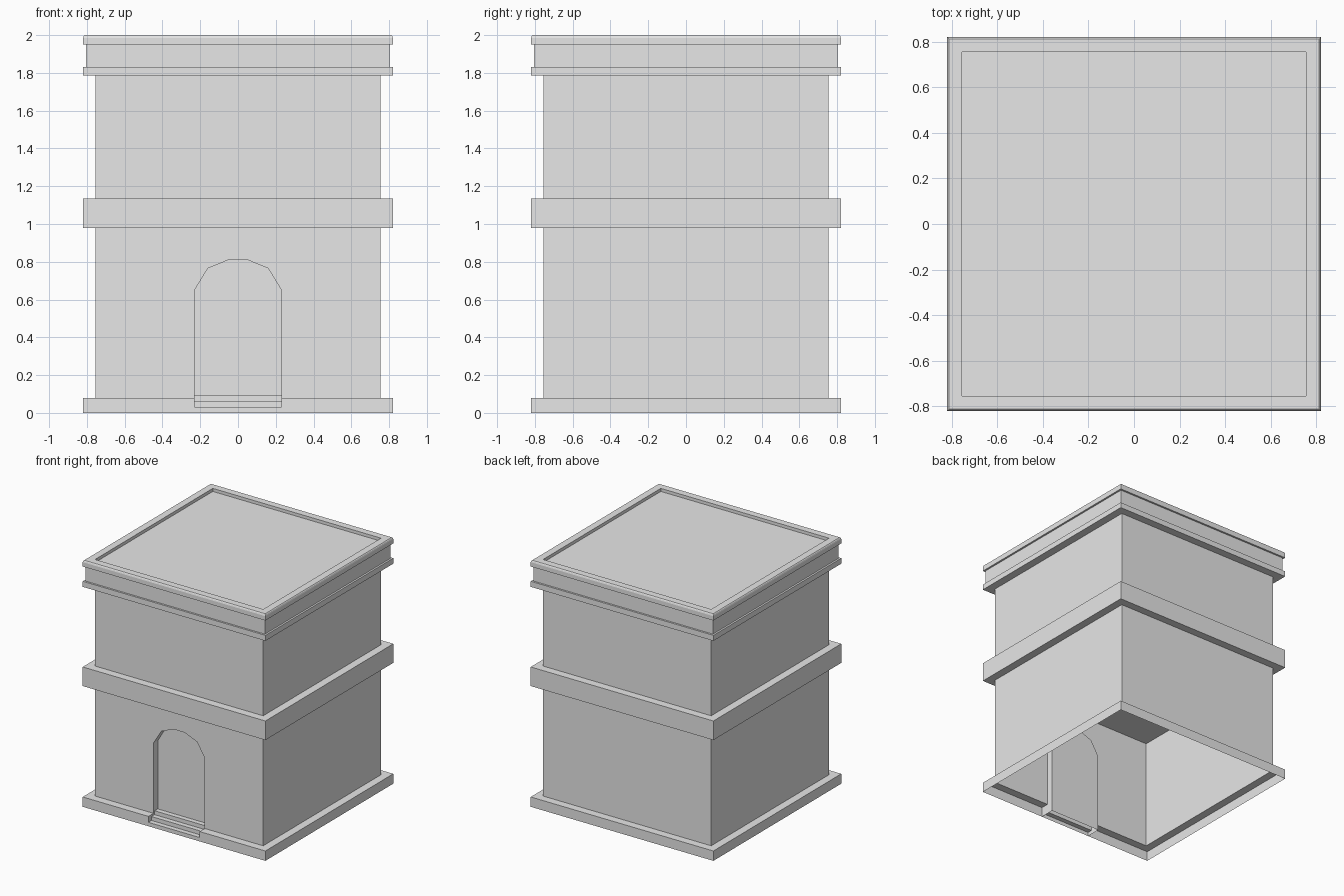
import bpy
import math

cube = bpy.data.objects.get("Cube")
if cube:
    bpy.data.objects.remove(cube, do_unlink=True)

# Single plain stone colour
stone = bpy.data.materials.new("grey_stone")
stone.use_nodes = True
colour = (0.8, 0.8, 0.8, 1.0)
stone.diffuse_color = colour
stone.node_tree.nodes["Principled BSDF"].inputs["Base Color"].default_value = colour

WALL, BAND, FRIEZE = 0.755, 0.82, 0.805   # half widths
DOOR, DOOR_Y = 0.23, -0.70                # door half width, recessed panel
PLINTH_Z, MID_Z = 0.08, 0.98


def make(name, rows, closed=False, extra=()):
    """Skin faces between matching rows of points, plus extra polygons."""
    verts, faces = [], []
    for low, high in zip(rows, rows[1:]):
        n = len(low)
        for i in range(n if closed else n - 1):
            j = (i + 1) % n
            faces.append(range(len(verts), len(verts) + 4))
            verts += [low[i], low[j], high[j], high[i]]
    for polygon in extra:
        faces.append(range(len(verts), len(verts) + len(polygon)))
        verts += polygon
    mesh = bpy.data.meshes.new(name)
    mesh.from_pydata(verts, [], [list(f) for f in faces])
    mesh.materials.append(stone)
    obj = bpy.data.objects.new(name, mesh)
    bpy.context.collection.objects.link(obj)
    return obj


def square(r, z):
    return [(-r, -r, z), (r, -r, z), (r, r, z), (-r, r, z)]


def tier(name, profile, bottom=False, top=False):
    """Square tier following a (half width, height) profile."""
    rings = [square(r, z) for r, z in profile]
    caps = []
    if bottom:
        caps.append(rings[0][::-1])
    if top:
        caps.append(rings[-1])
    return make(name, rings, True, caps)


def around(r, z, gap):
    """Path round the building, open at the front by the given half gap."""
    return [(gap, -r, z), (r, -r, z), (r, r, z),
            (-r, r, z), (-r, -r, z), (-gap, -r, z)]


def arch(y, base):
    """Doorway outline from the right foot over the top to the left foot."""
    half = [(DOOR, base), (DOOR, 0.65), (0.16, 0.765), (0.05, 0.81)]
    return [(x, y, z) for x, z in half] + [(-x, y, z) for x, z in half[::-1]]


# Plinth, interrupted by the doorway
make("plinth", [around(BAND, 0, DOOR), around(BAND, PLINTH_Z, DOOR),
                around(WALL, PLINTH_Z, DOOR)])

# Lower storey: hollow side and back walls with an arched front wall
make("lower_walls", [square(WALL, PLINTH_Z)[1:] + square(WALL, PLINTH_Z)[:1],
                     square(WALL, MID_Z)[1:] + square(WALL, MID_Z)[:1]])
front = [(-WALL, -WALL, PLINTH_Z)] + arch(-WALL, PLINTH_Z)[::-1]
front += [(WALL, -WALL, PLINTH_Z), (WALL, -WALL, MID_Z), (-WALL, -WALL, MID_Z)]
make("front_wall", [], extra=[front])

# Recessed doorway: arched reveal, plinth cheeks and door panel
cheeks = []
for x in (DOOR, -DOOR):
    cheek = [(x, -BAND, 0), (x, -BAND, PLINTH_Z), (x, DOOR_Y, PLINTH_Z), (x, DOOR_Y, 0)]
    cheeks.append(cheek if x < 0 else cheek[::-1])
    if x > 0:
        cheeks[-1] = cheek
    else:
        cheeks[-1] = cheek[::-1]
make("door_reveal", [arch(-WALL, PLINTH_Z), arch(DOOR_Y, PLINTH_Z)], extra=cheeks)
make("door_panel", [], extra=[arch(DOOR_Y, 0)])

# Three entrance steps
step_rows, count = [], 3
run, rise = (DOOR_Y + BAND) / count, 0.095 / count
for i in range(count):
    y = -BAND + i * run
    for py, pz in ((y, i * rise), (y, (i + 1) * rise), (y + run, (i + 1) * rise)):
        step_rows.append([(-DOOR, py, pz), (DOOR, py, pz)])
make("entrance_steps", step_rows)

# Upper storey and its bands
tier("middle_band", [(BAND, MID_Z), (BAND, 1.135), (WALL, 1.135)], bottom=True)
tier("upper_walls", [(WALL, 1.135), (WALL, 1.785)])
tier("cornice", [(WALL, 1.785), (BAND, 1.785), (BAND, 1.83), (FRIEZE, 1.83)])
tier("frieze", [(FRIEZE, 1.83), (FRIEZE, 1.95)])

# Roof slab with a softened edge and a shallow sunken top
tier("roof_cap", [(FRIEZE, 1.95), (BAND, 1.95), (BAND, 1.985), (0.817, 1.995),
                  (0.812, 2.0), (WALL, 2.0), (WALL, 1.975)], top=True)
